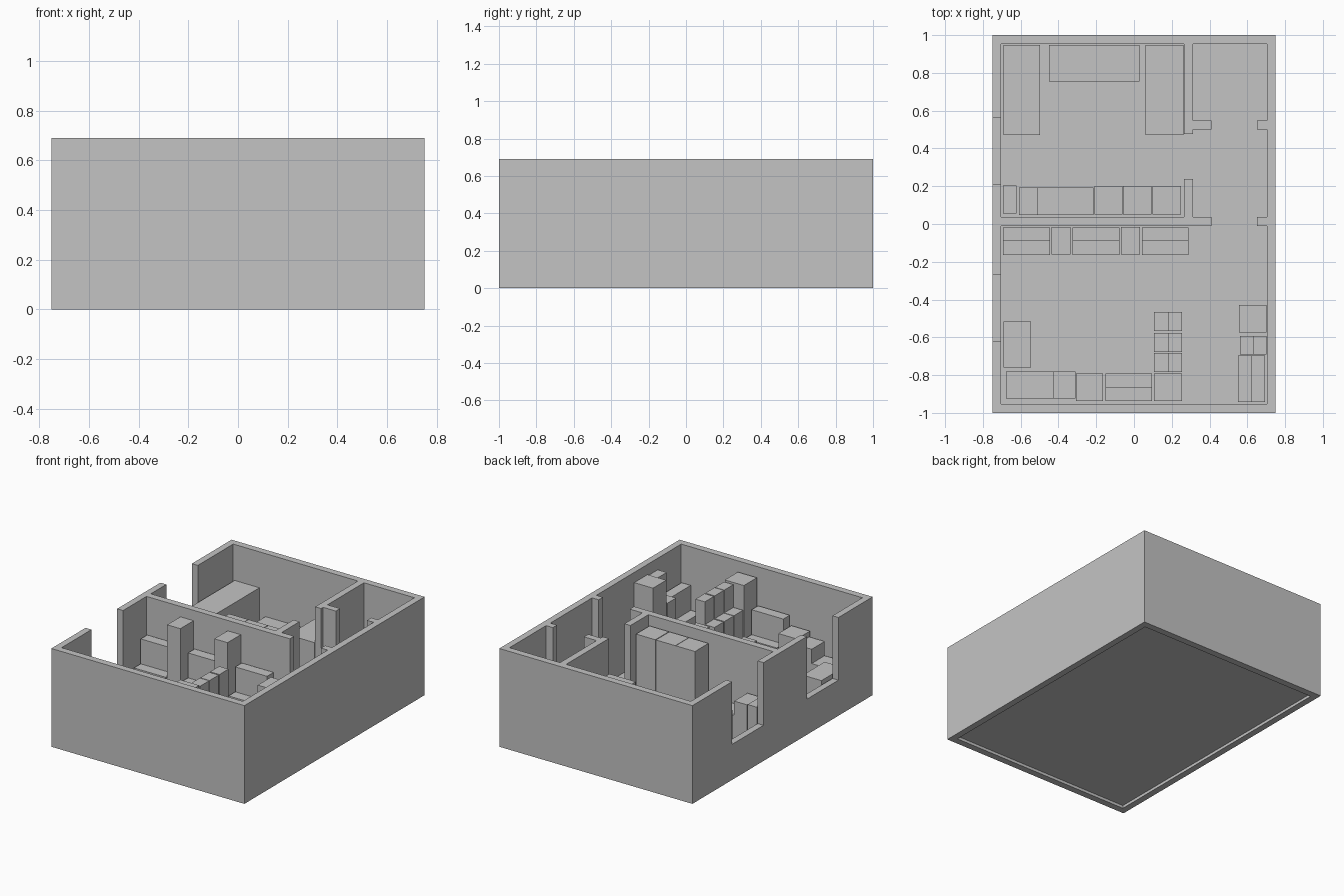
import bpy, bmesh
from mathutils import Vector

if "Cube" in bpy.data.objects:
    bpy.data.objects.remove(bpy.data.objects["Cube"])

H = 0.69          # wall height
F = 0.03          # floor top
IX, IY = 0.704, 0.952   # inner faces of the outer walls

grey = bpy.data.materials.new("plain_grey")
grey.diffuse_color = (0.55, 0.55, 0.55, 1)
grey.use_nodes = True
grey.node_tree.nodes["Principled BSDF"].inputs["Base Color"].default_value = grey.diffuse_color


def prism(name, pts, lo, hi, axis="z"):
    """Extrude a closed outline along an axis from lo to hi."""
    place = {"x": lambda a, b, t: (t, a, b),
             "y": lambda a, b, t: (a, t, b),
             "z": lambda a, b, t: (a, b, t)}[axis]
    bm = bmesh.new()
    face = bm.faces.new([bm.verts.new(place(a, b, lo)) for a, b in pts])
    ext = bmesh.ops.extrude_face_region(bm, geom=[face])
    shift = Vector(place(0, 0, hi - lo))
    bmesh.ops.translate(bm, vec=shift,
                        verts=[v for v in ext["geom"] if isinstance(v, bmesh.types.BMVert)])
    bmesh.ops.recalc_face_normals(bm, faces=bm.faces[:])
    mesh = bpy.data.meshes.new(name)
    bm.to_mesh(mesh)
    bm.free()
    mesh.materials.append(grey)
    ob = bpy.data.objects.new(name, mesh)
    bpy.context.collection.objects.link(ob)
    return ob


def box(name, x0, x1, y0, y1, z1, z0=F):
    return prism(name, [(x0, y0), (x1, y0), (x1, y1), (x0, y1)], z0, z1)


def step(name, a0, split, a1, za, zb, lo, hi, axis):
    """Two-level block: height za from a0 to split, height zb from split to a1."""
    pts = [(a0, F), (a1, F), (a1, zb), (split, zb), (split, za), (a0, za)]
    return prism(name, pts, lo, hi, axis)


# Outer walls: a shell with two window openings in the left side
walls = box("outer_walls", -0.75, 0.75, -1, 1, H, 0)
cutters = [box("room_cutter", -IX, IX, -IY, IY, 1, -0.3)]
for y0, y1 in ((0.21, 0.56), (-0.62, -0.27)):
    cutters.append(box("window_cutter", -0.9, -0.6, y0, y1, 1, 0.25))
bpy.context.view_layer.objects.active = walls
for c in cutters:
    m = walls.modifiers.new("cut", "BOOLEAN")
    m.operation, m.solver, m.object = "DIFFERENCE", "EXACT", c
    bpy.ops.object.modifier_apply(modifier=m.name)
    bpy.data.objects.remove(c)

# Raised floor slab
box("floor", -IX, IX, -IY, IY, F, 0.02)

# Partitions with door openings
prism("bedroom_partition", [(0.265, IY), (0.265, 0.477), (0.312, 0.477), (0.312, 0.50),
                            (0.41, 0.50), (0.41, 0.547), (0.312, 0.547), (0.312, IY)], F, H)
prism("middle_partition", [(-IX, -0.01), (0.41, -0.01), (0.41, 0.038), (0.312, 0.038),
                           (0.312, 0.238), (0.265, 0.238), (0.265, 0.038), (-IX, 0.038)], F, H)
for y in (0.50, -0.01):
    box("door_jamb", 0.652, IX, y, y + 0.047, H)

# Bedroom: beds, desk, wardrobes, nightstand and low bench
box("left_bed", -0.69, -0.497, 0.472, 0.948, 0.44)
box("right_bed", 0.06, 0.263, 0.472, 0.948, 0.44)
box("desk", -0.45, 0.03, 0.755, 0.948, 0.25)
for x in (-0.21, -0.057, 0.098):
    box("wardrobe", x, x + 0.15, 0.05, 0.2, 0.62)
box("nightstand", -0.694, -0.622, 0.055, 0.205, 0.36)
step("bedroom_bench", -0.61, -0.51, -0.215, 0.35, 0.25, 0.048, 0.194, "y")

# Living room: three sofas along the partition with tall shelves between
for x in (-0.693, -0.325, 0.042):
    step("sofa", -0.165, -0.09, -0.018, 0.25, 0.425, x, x + 0.247, "x")
for x in (-0.437, -0.07):
    box("tall_shelf", x, x + 0.102, -0.162, -0.015, 0.62)

# Front side: table, bench, cabinet, sofa and corner shelf
box("low_table", -0.69, -0.545, -0.76, -0.517, 0.27)
step("front_bench", -0.678, -0.43, -0.31, 0.22, 0.32, -0.925, -0.78, "y")
box("front_cabinet", -0.307, -0.163, -0.937, -0.792, 0.355)
step("front_sofa", -0.937, -0.865, -0.792, 0.425, 0.25, -0.15, 0.096, "x")
box("corner_shelf", 0.105, 0.253, -0.937, -0.792, 0.62)

# Row of high-backed chairs
for y in (-0.783, -0.677, -0.567):
    step("high_back_chair", 0.105, 0.18, 0.253, 0.45, 0.61, y, y + 0.101, "y")

# Right side: tall cabinet, chair and sofa
box("side_cabinet", 0.556, 0.702, -0.575, -0.428, 0.62)
step("side_chair", 0.56, 0.633, 0.702, 0.45, 0.61, -0.69, -0.592, "y")
step("side_sofa", 0.55, 0.623, 0.694, 0.25, 0.425, -0.943, -0.697, "y")
